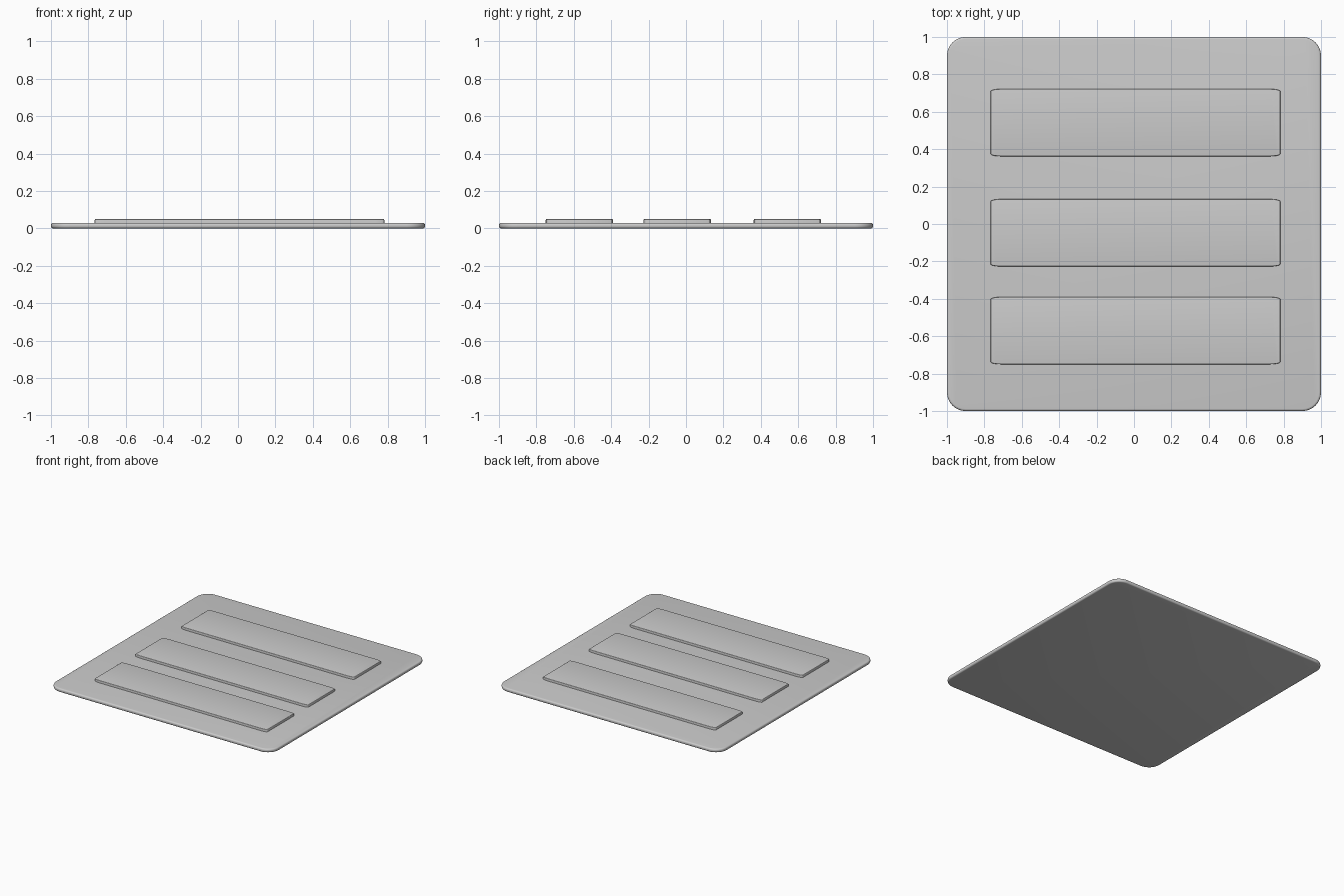
import bpy, bmesh

if "Cube" in bpy.data.objects:
    bpy.data.objects.remove(bpy.data.objects["Cube"])

def slab(name, x0, x1, y0, y1, z0, z1, rx, ry, rim, bottom_rim):
    """Box with elliptical corners in plan and rounded rims."""
    k = rx / ry
    bm = bmesh.new()
    bmesh.ops.create_cube(bm, size=1)
    bmesh.ops.scale(bm, vec=(x1 - x0, (y1 - y0) * k, z1 - z0), verts=bm.verts)
    # Round the upright corners
    upright = [e for e in bm.edges if abs(e.verts[0].co.z - e.verts[1].co.z) > 1e-5]
    bmesh.ops.bevel(bm, geom=upright, offset=rx, segments=8, profile=0.5, affect='EDGES')
    bmesh.ops.scale(bm, vec=(1, 1 / k, 1), verts=bm.verts)
    # Soften the rims
    h = (z1 - z0) / 2
    rims = [e for e in bm.edges
            if all(v.co.z > h - 1e-5 for v in e.verts)
            or (bottom_rim and all(v.co.z < -h + 1e-5 for v in e.verts))]
    bmesh.ops.bevel(bm, geom=rims, offset=rim, segments=4, profile=0.5, affect='EDGES')
    bmesh.ops.translate(bm, vec=((x0 + x1) / 2, (y0 + y1) / 2, (z0 + z1) / 2), verts=bm.verts)
    bmesh.ops.recalc_face_normals(bm, faces=bm.faces)
    me = bpy.data.meshes.new(name)
    bm.to_mesh(me)
    bm.free()
    ob = bpy.data.objects.new(name, me)
    bpy.context.collection.objects.link(ob)
    bpy.ops.object.select_all(action='DESELECT')
    ob.select_set(True)
    bpy.context.view_layer.objects.active = ob
    bpy.ops.object.shade_smooth_by_angle(angle=0.6)
    return ob

# Base plate
slab("base_plate", -1, 1, -1, 1, 0, 0.03, 0.1, 0.1, 0.012, True)

# Three raised bars
for label, y in (("front", -0.57), ("middle", -0.047), ("back", 0.542)):
    slab(label + "_bar", -0.766, 0.782, y - 0.18, y + 0.18, 0.015, 0.05,
         0.06, 0.012, 0.005, False)
